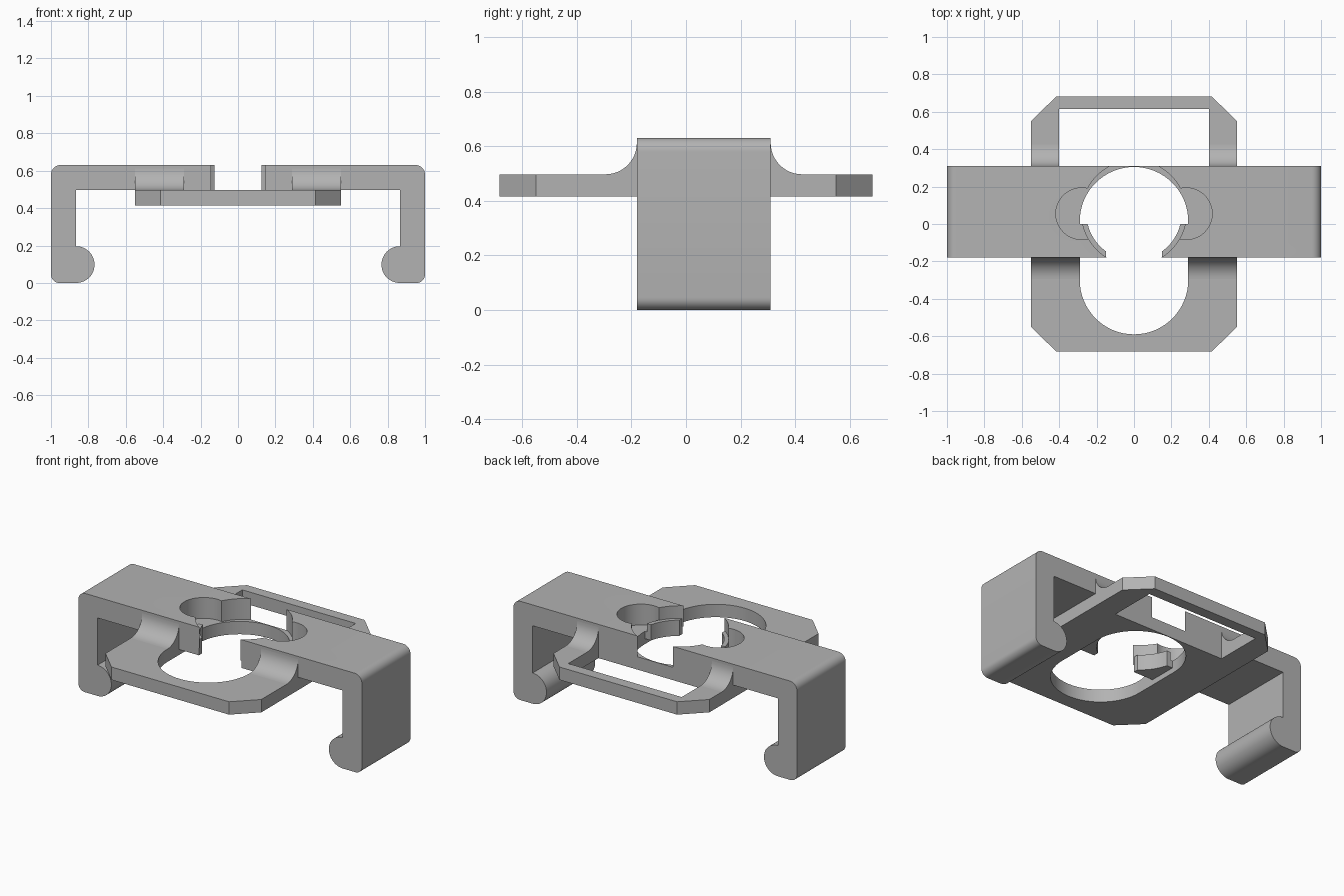
import bpy, bmesh
from math import sin, cos, pi, radians, sqrt
from mathutils import Vector

cube = bpy.data.objects.get("Cube")
if cube:
    bpy.data.objects.remove(cube, do_unlink=True)

grey = bpy.data.materials.new("plain grey")
grey.use_nodes = True
colour = (0.45, 0.45, 0.45, 1)
grey.diffuse_color = colour
grey.node_tree.nodes["Principled BSDF"].inputs["Base Color"].default_value = colour

BACK, FRONT = 0.31, -0.18          # depth of the clip
UNDER, SEAT, TOP = 0.415, 0.497, 0.63


def arc(cx, cy, r, start, end, n=12):
    steps = [radians(start + (end - start) * i / n) for i in range(n + 1)]
    return [(cx + r * cos(a), cy + r * sin(a)) for a in steps]


def prism(name, outline, axis, low, high):
    """Extrude a 2D outline along an axis; the outline uses the other two axes in order."""
    def place(p, d):
        co = list(p)
        co.insert("xyz".index(axis), d)
        return co
    bm = bmesh.new()
    base = bm.faces.new([bm.verts.new(place(p, low)) for p in outline])
    extruded = bmesh.ops.extrude_face_region(bm, geom=[base])["geom"]
    shift = Vector(place((0, 0), high - low))
    bmesh.ops.translate(bm, vec=shift, verts=[v for v in extruded if isinstance(v, bmesh.types.BMVert)])
    bmesh.ops.recalc_face_normals(bm, faces=bm.faces)
    mesh = bpy.data.meshes.new(name)
    bm.to_mesh(mesh)
    bm.free()
    mesh.materials.append(grey)
    ob = bpy.data.objects.new(name, mesh)
    bpy.context.collection.objects.link(ob)
    return ob


def cut(ob, *cutters):
    for c in cutters:
        mod = ob.modifiers.new("cut", 'BOOLEAN')
        mod.operation, mod.solver, mod.object = 'DIFFERENCE', 'EXACT', c
    bpy.context.view_layer.update()
    result = bpy.data.meshes.new_from_object(ob.evaluated_get(bpy.context.evaluated_depsgraph_get()))
    ob.modifiers.clear()
    ob.data = result
    for c in cutters:
        bpy.data.objects.remove(c, do_unlink=True)


def box(x0, x1, y0, y1):
    return [(x0, y0), (x1, y0), (x1, y1), (x0, y1)]


parts = []

# Octagonal base plate with a long round-ended slot and a rear window
corner = [(0.55, 0.55), (0.415, 0.683)]
right = [(x, -y) for x, y in reversed(corner)] + corner
plate = prism("base_plate", right + [(-x, y) for x, y in reversed(right)], "z", UNDER, SEAT)
slot = prism("slot_cutter", arc(0, -0.30, 0.29, 180, 360, 32) + arc(0, 0.015, 0.29, 0, 180, 32), "z", 0.3, 0.7)
window = prism("window_cutter", box(-0.4, 0.4, BACK, 0.615), "z", 0.3, 0.7)
cut(plate, slot, window)
parts.append(plate)

for side, s in (("left", 1), ("right", -1)):
    # Clip arm: top slab, leg and rounded hook foot in one profile
    profile = [(0, SEAT), (0.865, SEAT), (0.865, 0.196)]
    profile += arc(0.865, 0.098, 0.098, 90, -90, 24)[1:]
    profile = profile[:3] + [(2 * 0.865 - x, z) for x, z in profile[3:]]
    profile += arc(0.955, 0.045, 0.045, -90, 0, 8) + arc(0.95, 0.58, 0.05, 0, 90, 8) + [(0, TOP)]
    arm = prism(side + "_clip_arm", [(s * x, z) for x, z in profile], "y", FRONT, BACK)
    bore = prism("bore_cutter", arc(0, 0.06, 0.28, 0, 357, 119), "z", 0.3, 0.8)
    pocket = prism("pocket_cutter", arc(s * 0.28, 0.055, 0.138, 0, 355, 71), "z", 0.3, 0.8)
    cut(arm, bore, pocket)
    parts.append(arm)

    # Concave fillets joining the slab to the plate
    for end, inner, edge, d in (("front", 0.29, FRONT, -1), ("back", 0.4, BACK, 1)):
        curve = [(edge + d * (0.115 - y), z) for y, z in arc(0, SEAT + 0.115, 0.115, 0, -90)]
        outline = [(edge, SEAT)] + curve
        xs = sorted((s * inner, s * 0.55))
        parts.append(prism(f"{side}_{end}_fillet", outline, "x", *xs))

    # Retaining lip inside the bore
    inner = [(x, y) for x, y in arc(0, 0.06, 0.255, -13.6, -54, 12)]
    outline = inner + [(0.15, FRONT), (0.29, FRONT), (0.29, 0)]
    parts.append(prism(side + "_retaining_lip", [(s * x, y) for x, y in outline], "z", 0.45, SEAT))
    outer = arc(0, 0.06, 0.283, -58, -12.2, 12)
    rim = inner + [(0.15, FRONT)] + outer
    parts.append(prism(side + "_lip_rim", [(s * x, y) for x, y in rim], "z", SEAT, 0.55))

# Smooth curved walls while keeping the edges crisp
bpy.ops.object.select_all(action='DESELECT')
for ob in parts:
    ob.select_set(True)
bpy.context.view_layer.objects.active = plate
bpy.ops.object.shade_smooth_by_angle(angle=radians(25))
